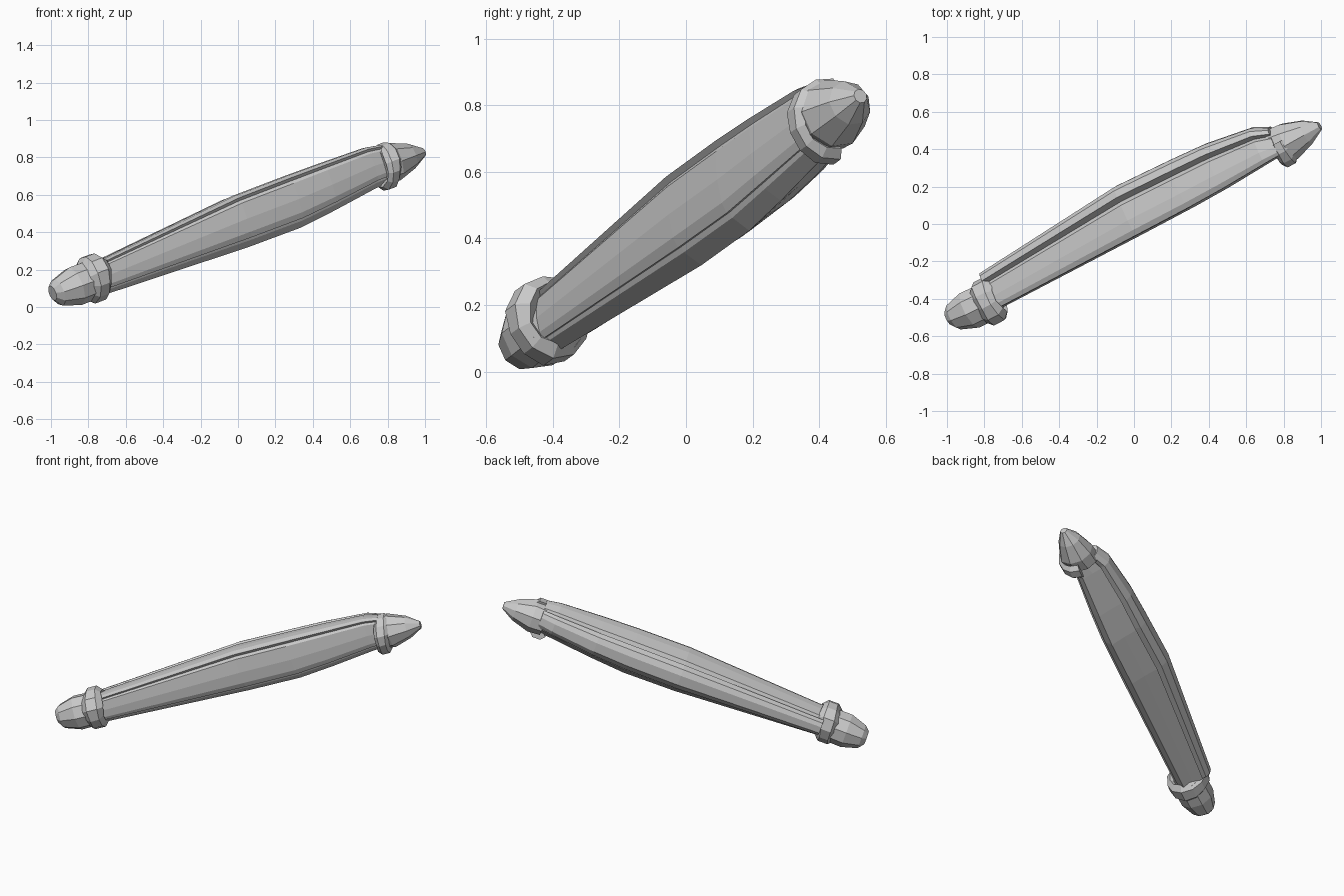
import bpy, bmesh
from math import cos, sin, pi, radians
from mathutils import Vector

if "Cube" in bpy.data.objects:
    bpy.data.objects.remove(bpy.data.objects["Cube"])

# Slanted frame: D along the shaft, U sideways/back, V up
D = Vector((0.836, 0.443, 0.322)).normalized()
U = Vector((-D.y, D.x, 0)).normalized()
V = D.cross(U)

def place(t, u, v):
    return D * t + U * u + V * v

def loft(name, rings, loop=False):
    """Skin a list of point rings; cap the ends unless they loop."""
    bm = bmesh.new()
    rows = [[bm.verts.new(p) for p in r] for r in rings]
    pairs = list(zip(rows, rows[1:])) + ([(rows[-1], rows[0])] if loop else [])
    n = len(rows[0])
    for a, b in pairs:
        for i in range(n):
            j = (i + 1) % n
            bm.faces.new((a[i], a[j], b[j], b[i]))
    if not loop:
        bm.faces.new(rows[0])
        bm.faces.new(rows[-1])
    bmesh.ops.recalc_face_normals(bm, faces=bm.faces)
    me = bpy.data.meshes.new(name)
    bm.to_mesh(me)
    bm.free()
    ob = bpy.data.objects.new(name, me)
    bpy.context.collection.objects.link(ob)
    return ob

# Furled shaft: pleated section scaled to fit a box at each station
pleats = [(-.98, -.4), (-.9, -.62), (-.82, -.6), (-.78, -.72), (-.42, -1), (.1, -.66),
          (.62, -.38), (.52, -.25), (.8, -.27), (1, 0), (1, .45), (.88, .7), (.62, .8),
          (.42, .58), (.3, .84), (-.3, .97), (-.7, 1), (-.92, .92), (-.84, .8),
          (-.93, .7), (-1, .1)]
# t, u min, u max, v min, v max
stations = [(-.745, -.065, .154, .322, .505), (.17, -.07, .224, .28, .572),
            (.5, -.07, .212, .277, .572), (.72, -.065, .2, .297, .568),
            (1.0, -.05, .16, .33, .56), (1.09, -.045, .117, .335, .545)]
shaft = [[place(t, (a + b) / 2 + p * (b - a) / 2, (c + d) / 2 + q * (d - c) / 2)
          for p, q in pleats] for t, a, b, c, d in stations]
loft("furled_shaft", shaft)

# Faceted end caps: t, radius, u centre, v centre
def cap(name, profile, sides=9):
    rings = [[place(t, u + r * cos(2 * pi * k / sides + .3),
                    v + r * sin(2 * pi * k / sides + .3)) for k in range(sides)]
             for t, r, u, v in profile]
    return loft(name, rings)

cap("lower_cap", [(-1.03, .042, .018, .428), (-1.0, .076, .012, .422),
                  (-.9, .108, .006, .423), (-.74, .106, 0, .423)])
cap("upper_cap", [(1.06, .1, .017, .437), (1.14, .107, .004, .432),
                  (1.25, .07, .003, .427), (1.33, .022, -.002, .422)])

# Chunky knotted collars: full one below, open one above
def collar(name, t, u, v, major, minor, length, start, end, steps, full, tilt):
    rings = []
    for i in range(steps):
        a = radians(start + (end - start) * i / (steps if full else steps - 1))
        w = 1 + 0.12 * sin(3 * a)
        ring = []
        for k in range(6):
            b = 2 * pi * k / 6 + pi / 6
            r = major + minor * w * cos(b)
            ring.append(place(t + length * w * sin(b) + tilt * sin(a),
                              u + r * cos(a), v + r * sin(a)))
        rings.append(ring)
    return loft(name, rings, loop=full)

collar("lower_collar", -.778, -.003, .43, .097, .037, .062, 0, 360, 11, True, .01)
collar("upper_collar", 1.092, .005, .425, .1, .028, .045, 80, 280, 8, False, .02)
